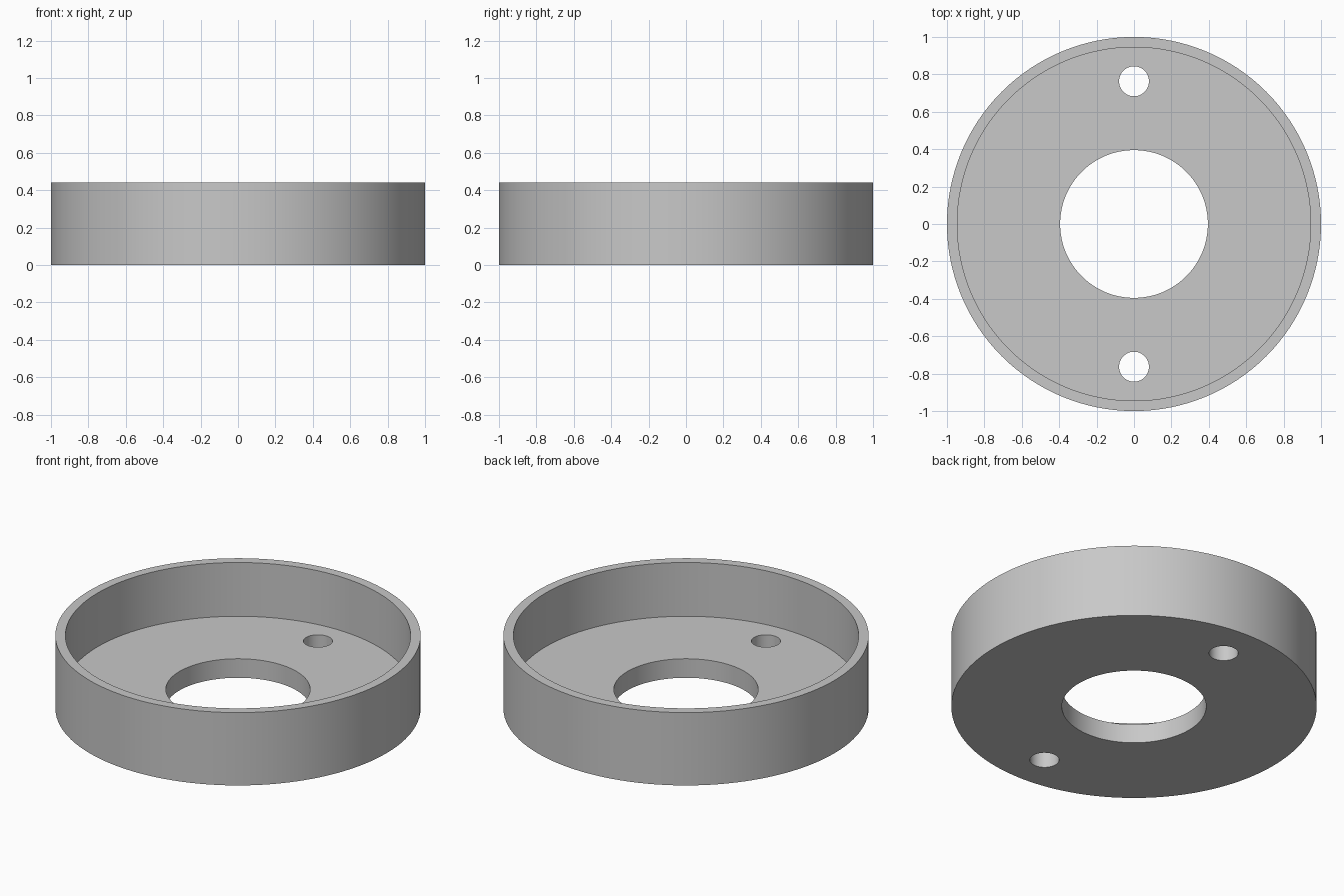
import bpy
import math

if "Cube" in bpy.data.objects:
    bpy.data.objects.remove(bpy.data.objects["Cube"], do_unlink=True)

HEIGHT, FLOOR = 0.44, 0.115
OUTER_R, INNER_R = 1.0, 0.945
BORE_R, BOLT_R, BOLT_Y = 0.395, 0.08, 0.763

# Single grey finish
grey = bpy.data.materials.new("plain_grey")
grey.use_nodes = True
colour = (0.58, 0.58, 0.58, 1)
grey.diffuse_color = colour
grey.node_tree.nodes["Principled BSDF"].inputs["Base Color"].default_value = colour


def cylinder(name, radius, bottom, top, y=0, sides=128):
    bpy.ops.mesh.primitive_cylinder_add(
        vertices=sides, radius=radius, depth=top - bottom,
        location=(0, y, (bottom + top) / 2))
    obj = bpy.context.object
    obj.name = name
    obj.data.materials.append(grey)
    return obj


def cut(target, cutter):
    cutter.hide_render = True
    mod = target.modifiers.new(cutter.name, 'BOOLEAN')
    mod.operation = 'DIFFERENCE'
    mod.solver = 'EXACT'
    mod.object = cutter
    bpy.context.view_layer.objects.active = target
    bpy.ops.object.modifier_apply(modifier=mod.name)
    bpy.data.objects.remove(cutter, do_unlink=True)


# Round cup body with a thin raised wall
cup = cylinder("flanged_cup", OUTER_R, 0, HEIGHT)
cut(cup, cylinder("recess_cutter", INNER_R, FLOOR, HEIGHT + 0.2))

# Central bore and the two bolt holes through the floor
cut(cup, cylinder("bore_cutter", BORE_R, -0.2, HEIGHT))
for side in (-1, 1):
    cut(cup, cylinder("bolt_hole_cutter", BOLT_R, -0.2, HEIGHT, side * BOLT_Y, 48))

# Smooth round walls with crisp rims
bpy.ops.object.select_all(action='DESELECT')
cup.select_set(True)
bpy.context.view_layer.objects.active = cup
bpy.ops.object.shade_smooth_by_angle(angle=math.radians(30))
